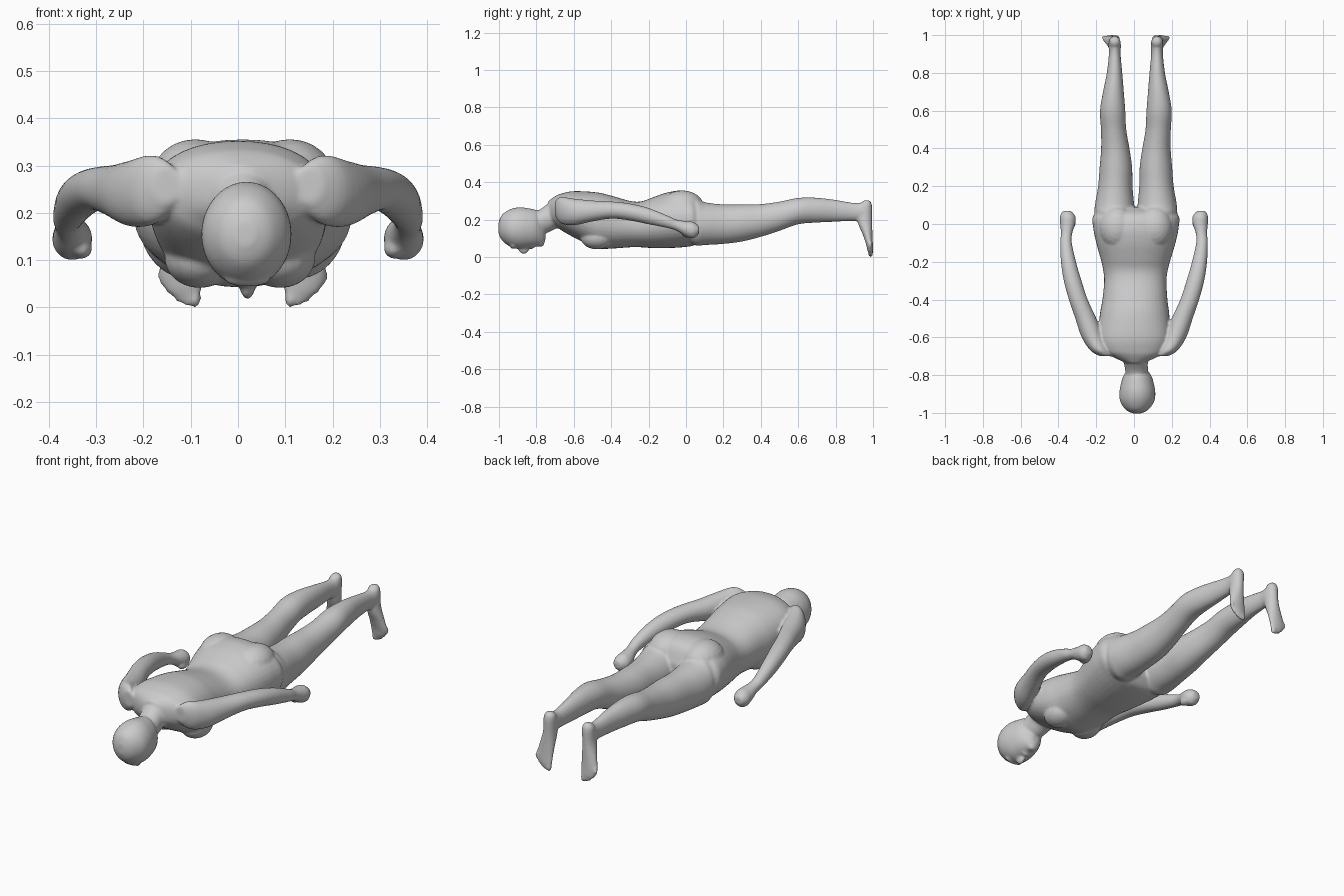
import bpy, bmesh, math
from mathutils import Vector, Matrix

SIDES = 40
bm = bmesh.new()


def catmull(p0, p1, p2, p3, t):
    return [0.5 * (2 * b + (c - a) * t + (2 * a - 5 * b + 4 * c - d) * t * t
                   + (3 * b - a - 3 * c + d) * t ** 3)
            for a, b, c, d in zip(p0, p1, p2, p3)]


def loft(sections, power=2.0, side=1, mid=0.0, upright=False):
    """Closed tube through sections (along, x centre, half width, low, high)."""
    rows, n = [], len(sections)
    for i in range(n - 1):
        quad = [sections[max(0, min(n - 1, i + k))] for k in (-1, 0, 1, 2)]
        rows += [catmull(*quad, s / 4) for s in range(4)]
    rows.append(sections[-1])
    rings = []
    for along, xc, hw, lo, hi in rows:
        ring = []
        for k in range(SIDES):
            a = 2 * math.pi * k / SIDES
            c, s = math.cos(a), math.sin(a)
            x = mid + side * (xc + hw * math.copysign(abs(c) ** (2 / power), c))
            v = (lo + hi) / 2 + (hi - lo) / 2 * math.copysign(abs(s) ** (2 / power), s)
            ring.append(bm.verts.new((x, v, along) if upright else (x, along, v)))
        rings.append(ring)
    for a, b in zip(rings, rings[1:]):
        for k in range(SIDES):
            j = (k + 1) % SIDES
            bm.faces.new((a[k], a[j], b[j], b[k]))
    bm.faces.new(rings[0])
    bm.faces.new(rings[-1])


def blob(centre, radii):
    m = Matrix.Translation(Vector(centre)) @ Matrix.Diagonal((*radii, 1))
    bmesh.ops.create_uvsphere(bm, u_segments=20, v_segments=12, radius=1, matrix=m)


# Torso, lying face down
loft([(-.735, .005, .05, .19, .30), (-.70, .005, .125, .17, .325), (-.67, 0, .165, .145, .338),
      (-.60, 0, .190, .105, .352), (-.48, .003, .184, .048, .346), (-.40, .005, .172, .045, .328),
      (-.30, .007, .165, .052, .300), (-.24, .008, .172, .052, .297), (-.18, .009, .187, .048, .318),
      (-.10, .01, .210, .048, .345), (-.02, .01, .226, .052, .355), (.05, .01, .222, .065, .330),
      (.09, .01, .12, .11, .25)], power=2.2)

# Neck
loft([(-.84, .016, .05, .12, .23), (-.78, .014, .06, .125, .255), (-.74, .01, .063, .13, .285),
      (-.70, .006, .075, .15, .318), (-.65, .004, .09, .17, .335)])

# Head and face
loft([(-1.003, .016, .02, .13, .18), (-.985, .016, .058, .09, .225), (-.94, .017, .09, .055, .255),
      (-.89, .018, .095, .043, .266), (-.84, .018, .086, .048, .260), (-.80, .018, .072, .056, .25),
      (-.765, .017, .045, .063, .22), (-.752, .017, .02, .09, .18)])
blob((.02, -.868, .045), (.016, .03, .028))    # nose
blob((.02, -.825, .056), (.026, .013, .014))   # lips
blob((.02, -.778, .072), (.026, .02, .018))    # chin
blob((.02, -.925, .058), (.05, .016, .014))    # brow

for side in (-1, 1):
    # Chest and buttock fullness
    blob((side * .085 + .004, -.475, .105), (.075, .09, .064))
    blob((side * .10 + .01, -.02, .27), (.095, .115, .086))

    # Arm and fist
    loft([(-.70, .15, .03, .22, .30), (-.67, .18, .05, .18, .322), (-.60, .217, .06, .17, .312),
          (-.50, .255, .056, .19, .302), (-.40, .295, .05, .205, .297), (-.30, .325, .047, .195, .286),
          (-.20, .347, .04, .175, .262), (-.10, .36, .031, .155, .222), (-.05, .357, .030, .14, .200),
          (0, .351, .040, .11, .192), (.04, .351, .041, .10, .187), (.07, .355, .022, .125, .165)],
         side=side)
    blob((side * .33, .01, .125), (.022, .035, .022))   # thumb

    # Leg
    loft([(-.03, .10, .08, .10, .29), (.05, .112, .104, .062, .315), (.10, .113, .104, .064, .293),
          (.20, .109, .091, .07, .281), (.30, .106, .086, .083, .281), (.40, .109, .075, .108, .283),
          (.50, .118, .067, .14, .296), (.60, .123, .067, .175, .316), (.70, .119, .055, .184, .317),
          (.80, .113, .041, .189, .305), (.90, .112, .031, .193, .289), (.95, .112, .033, .19, .292),
          (.98, .112, .022, .21, .28)], side=side, mid=.01)

    # Foot hanging down from the heel
    loft([(.304, .112, .012, .955, .978), (.28, .112, .03, .93, .994), (.20, .115, .033, .915, .995),
          (.12, .125, .042, .945, .997), (.07, .131, .046, .962, .999), (.035, .125, .038, .97, 1.0),
          (.022, .118, .022, .975, .995)], side=side, mid=.01, upright=True)
    for k in range(5):
        r = .0135 - .0012 * k
        blob((.01 + side * (.101 + .0175 * k), .987, .020 + .003 * k * k), (r, r, .021))

bmesh.ops.recalc_face_normals(bm, faces=bm.faces[:])
mesh = bpy.data.meshes.new("body")
bm.to_mesh(mesh)
bm.free()
body = bpy.data.objects.new("body", mesh)
bpy.context.collection.objects.link(body)

# Fuse all parts into one smooth skin
skin = body.modifiers.new("fuse", 'REMESH')
skin.mode = 'VOXEL'
skin.voxel_size = 0.0065
skin.use_smooth_shade = True
soft = body.modifiers.new("soften", 'SMOOTH')
soft.factor = 0.5
soft.iterations = 6
